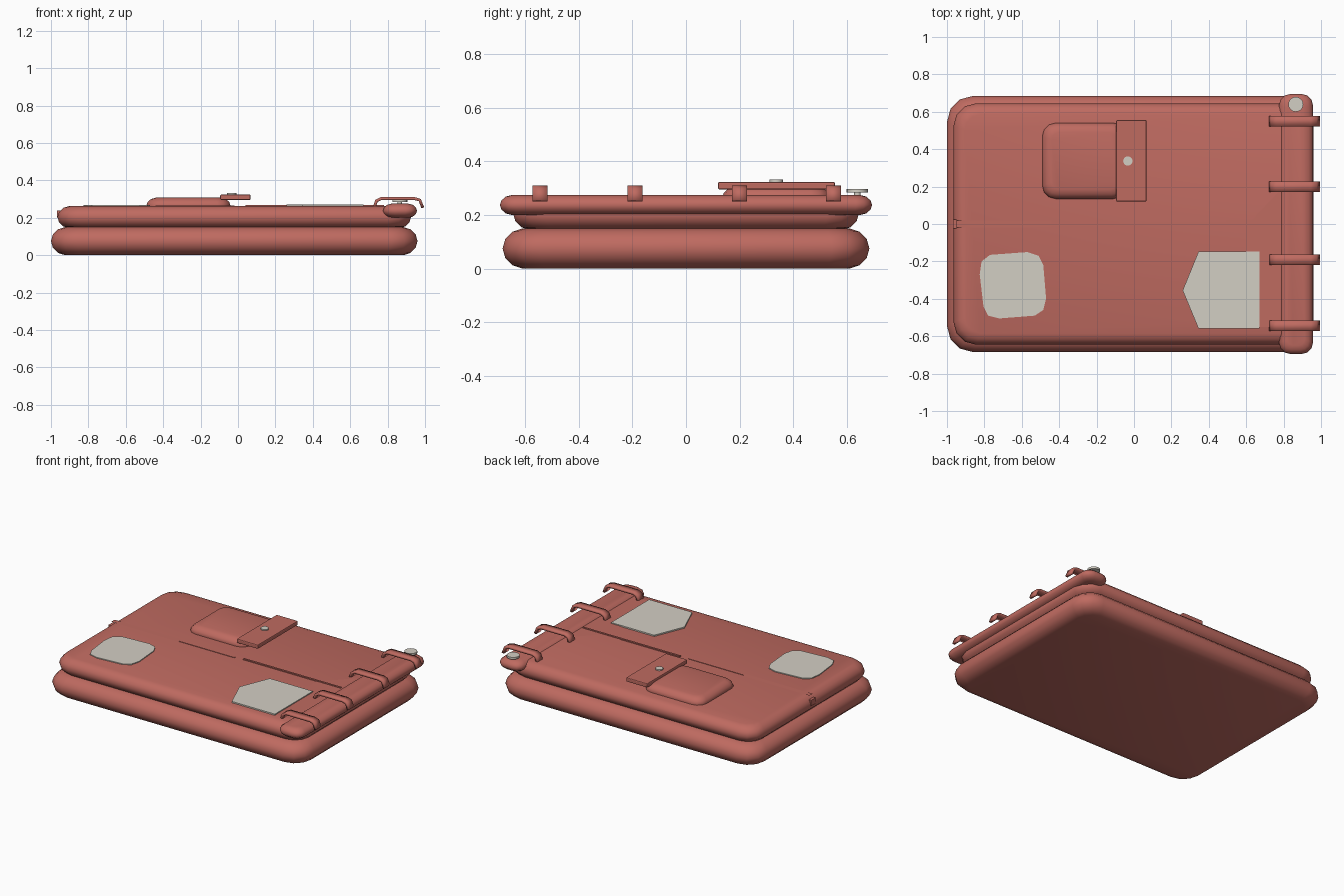
import bpy, bmesh, math

if "Cube" in bpy.data.objects:
    bpy.data.objects.remove(bpy.data.objects["Cube"])


def material(name, rgb):
    m = bpy.data.materials.new(name)
    m.use_nodes = True
    m.diffuse_color = (*rgb, 1)
    m.node_tree.nodes["Principled BSDF"].inputs["Base Color"].default_value = (*rgb, 1)
    return m


RED = material("red leather", (0.52, 0.145, 0.118))
GREY = material("pale grey", (0.65, 0.62, 0.55))


def finish(name, bm, mat, smooth=40, normals=True):
    if normals:
        bmesh.ops.recalc_face_normals(bm, faces=bm.faces[:])
    mesh = bpy.data.meshes.new(name)
    bm.to_mesh(mesh)
    bm.free()
    mesh.materials.append(mat)
    ob = bpy.data.objects.new(name, mesh)
    bpy.context.collection.objects.link(ob)
    if smooth:
        bpy.ops.object.select_all(action="DESELECT")
        ob.select_set(True)
        bpy.context.view_layer.objects.active = ob
        bpy.ops.object.shade_smooth_by_angle(angle=math.radians(smooth))
    return ob


def outline(x0, x1, y0, y1, r, seg=3):
    """Rounded rectangle, counter-clockwise."""
    pts = []
    corners = [(x1 - r, y1 - r), (x0 + r, y1 - r), (x0 + r, y0 + r), (x1 - r, y0 + r)]
    for q, (cx, cy) in enumerate(corners):
        for i in range(seg + 1):
            a = math.pi / 2 * (q + i / seg)
            pts.append((cx + r * math.cos(a), cy + r * math.sin(a)))
    return pts


def cushion(name, x0, x1, y0, y1, z0, z1, r, edge, smooth=60, mat=RED, low=0.0):
    """Slab with a rounded rim, lofted from rounded rectangles."""
    profile = [(1, 0), (0.5, 0.08), (0.13, 0.27), (0, 0.5),
               (0.13, 0.73), (0.5, 0.92), (1, 1)]
    bm = bmesh.new()
    rings = []
    for inset, h in profile:
        if h < low:
            continue
        d = inset * edge
        pts = outline(x0 + d, x1 - d, y0 + d, y1 - d, max(r - d * 0.6, 0.012))
        rings.append([bm.verts.new((x, y, z0 + (z1 - z0) * h)) for x, y in pts])
    n = len(rings[0])
    for a, b in zip(rings, rings[1:]):
        for i in range(n):
            j = (i + 1) % n
            bm.faces.new((a[i], a[j], b[j], b[i]))
    bm.faces.new(rings[0][::-1])
    bm.faces.new(rings[-1])
    return finish(name, bm, mat, smooth)


def plate(name, pts, z0, z1, mat):
    """Flat polygon extruded upwards."""
    bm = bmesh.new()
    face = bm.faces.new([bm.verts.new((x, y, z0)) for x, y in pts])
    up = bmesh.ops.extrude_face_region(bm, geom=[face])["geom"]
    bmesh.ops.translate(bm, vec=(0, 0, z1 - z0),
                        verts=[v for v in up if isinstance(v, bmesh.types.BMVert)])
    return finish(name, bm, mat, 0)


def box(x0, x1, y0, y1):
    return [(x0, y0), (x1, y0), (x1, y1), (x0, y1)]


def disc(name, x, y, z0, z1, r):
    bm = bmesh.new()
    bmesh.ops.create_cone(bm, cap_ends=True, segments=20, radius1=r, radius2=r, depth=z1 - z0)
    bmesh.ops.translate(bm, vec=(x, y, (z0 + z1) / 2), verts=bm.verts)
    return finish(name, bm, GREY)


def underside(name, pts, z):
    """Single sheet of leather lining, facing down."""
    bm = bmesh.new()
    face = bm.faces.new([bm.verts.new((x, y, z)) for x, y in pts])
    bm.normal_update()
    if face.normal.z > 0:
        face.normal_flip()
    return finish(name, bm, RED, 0, normals=False)


# Main body
cushion("lower_cover", -1, 0.96, -0.685, 0.685, 0, 0.15, 0.14, 0.075)
cushion("upper_cover", -0.965, 0.925, -0.645, 0.645, 0.145, 0.262, 0.12, 0.06)

# Spine with four straps over it
cushion("spine", 0.775, 0.957, -0.695, 0.695, 0.2, 0.275, 0.06, 0.045)
arch = [(0.727, 0.25), (0.74, 0.29), (0.765, 0.302), (0.945, 0.302), (0.972, 0.294), (0.988, 0.253)]
for k, y in enumerate((-0.545, -0.19, 0.2, 0.55)):
    bm = bmesh.new()
    edge = [[bm.verts.new((x, y + s * 0.028, z)) for x, z in arch] for s in (-1, 1)]
    for i in range(len(arch) - 1):
        bm.faces.new((edge[0][i], edge[0][i + 1], edge[1][i + 1], edge[1][i]))
    strap = finish("spine_strap_%d" % (k + 1), bm, RED)
    solid = strap.modifiers.new("thickness", "SOLIDIFY")
    solid.thickness = 0.016
    solid.offset = 0
disc("spine_stud", 0.865, 0.64, 0.284, 0.298, 0.04)
disc("stud_post", 0.865, 0.64, 0.25, 0.286, 0.012)

# Raised pocket, its closing tab and button
cushion("pocket", -0.49, -0.04, 0.135, 0.54, 0.22, 0.307, 0.07, 0.05, low=0.2)
tab = plate("pocket_tab", box(-0.095, 0.067, 0.12, 0.556), 0.295, 0.324, RED)
bev = tab.modifiers.new("soft edge", "BEVEL")
bev.width = 0.006
bev.segments = 2
disc("tab_button", -0.033, 0.337, 0.32, 0.332, 0.025)

# Pale patches
patch = [(-0.825, -0.27), (-0.815, -0.2), (-0.77, -0.165), (-0.57, -0.15), (-0.51, -0.17),
         (-0.485, -0.22), (-0.47, -0.4), (-0.485, -0.46), (-0.53, -0.49), (-0.72, -0.505),
         (-0.78, -0.49), (-0.805, -0.44)]
plate("rounded_patch", patch, 0.26, 0.268, GREY)
pointed = [(0.26, -0.355), (0.345, -0.56), (0.672, -0.56), (0.672, -0.147), (0.345, -0.147)]
plate("pointed_patch", pointed, 0.262, 0.271, GREY)

# Centre seam and lining
plate("seam_right", box(0.04, 0.78, -0.002, 0.011), 0.26, 0.269, RED)
plate("seam_left", box(-0.44, -0.02, -0.011, 0.003), 0.26, 0.265, RED)
underside("seam_lining", box(-0.95, -0.44, -0.018, 0.018), 0.2645)
plate("seam_end", box(-0.968, -0.95, -0.024, 0.024), 0.2, 0.24, RED)
underside("lining", [(0.6, -0.55), (0.78, -0.55), (0.78, 0.18), (0.63, 0.022),
                     (0.49, 0.022), (0.49, 0.012), (0.6, 0.0)], 0.2645)
